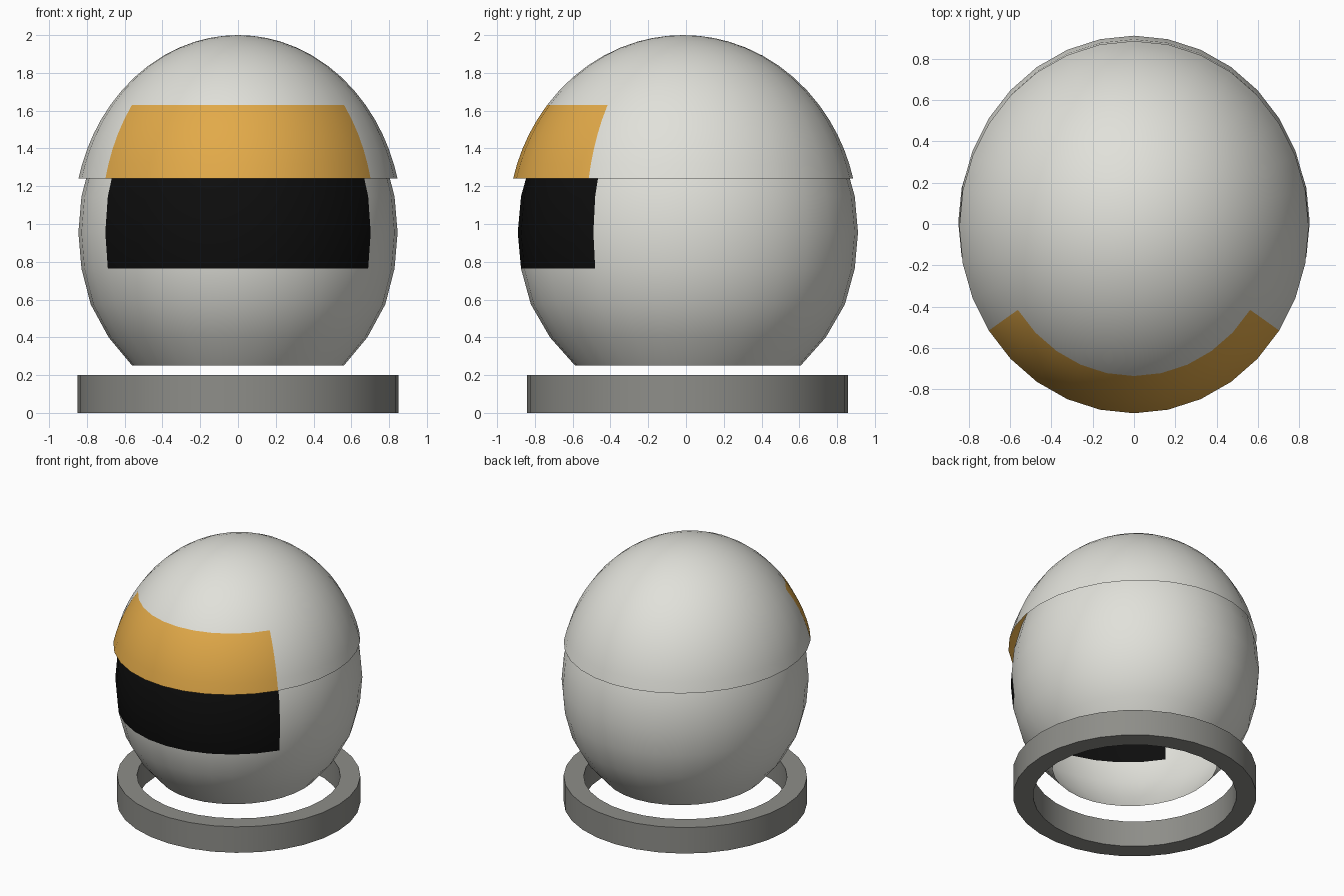
import bpy
import bmesh
from math import sin, cos, pi, radians

if "Cube" in bpy.data.objects:
    bpy.data.objects.remove(bpy.data.objects["Cube"], do_unlink=True)

SEGMENTS = 32
STRETCH = 1.066      # front-to-back length over width
STEP = radians(11.25)


def material(name, rgb, roughness=0.6):
    mat = bpy.data.materials.new(name)
    mat.use_nodes = True
    mat.diffuse_color = (*rgb, 1)
    bsdf = mat.node_tree.nodes["Principled BSDF"]
    bsdf.inputs["Base Color"].default_value = (*rgb, 1)
    bsdf.inputs["Roughness"].default_value = roughness
    return mat


white = material("shell white", (0.75, 0.75, 0.70))
black = material("face black", (0.004, 0.004, 0.004))
gold = material("visor gold", (0.76, 0.40, 0.066))
grey = material("collar grey", (0.27, 0.27, 0.25))


def lathe(name, profile, mats, y=0, stretch=1, closed=False, band=None):
    """Spin (radius, z) points; band = (low, high) z of the front patch."""
    bm = bmesh.new()
    rings = []
    for r, z in profile:
        if r < 1e-4:
            rings.append([bm.verts.new((0, y, z))] * SEGMENTS)
            continue
        angles = [2 * pi * i / SEGMENTS for i in range(SEGMENTS)]
        rings.append([bm.verts.new((r * cos(a), y + r * stretch * sin(a), z))
                      for a in angles])
    pairs = list(zip(rings, rings[1:]))
    if closed:
        pairs.append((rings[-1], rings[0]))
    for low, high in pairs:
        for i in range(SEGMENTS):
            j = (i + 1) % SEGMENTS
            corners = [low[i], low[j], high[j], high[i]]
            face = bm.faces.new(list(dict.fromkeys(corners)))
            # Front patch: ten columns centred on -y, between the band heights
            mid_z = (low[i].co.z + high[i].co.z) / 2
            off_front = abs(i + 0.5 - SEGMENTS * 0.75)
            if band and band[0] < mid_z < band[1] and off_front < 5:
                face.material_index = 1
    mesh = bpy.data.meshes.new(name)
    bm.to_mesh(mesh)
    bm.free()
    obj = bpy.data.objects.new(name, mesh)
    bpy.context.collection.objects.link(obj)
    for mat in mats:
        mesh.materials.append(mat)
    bpy.ops.object.select_all(action="DESELECT")
    obj.select_set(True)
    bpy.context.view_layer.objects.active = obj
    bpy.ops.object.shade_smooth_by_angle(angle=radians(35))
    return obj


# Inner shell: open neck, black face opening at the front
neck = [(0.56, 0.25), (0.685, 0.40), (0.78, 0.575)]
ball = [(0.845 * cos(k * STEP), 0.955 + 0.98 * sin(k * STEP))
        for k in range(-1, 9)]
lathe("helmet_shell", neck + ball, [white, black], 0.01, STRETCH,
      band=(0.76, 1.35))

# Outer dome: overlaps the shell, gold visor band along its front rim
heights = [1.24 + 0.078 * k for k in range(6)]
dome = [((1 - (z - 1) ** 2) ** 0.5 * 0.87, z) for z in heights]
crown = [radians(a) for a in (45, 51, 57, 63, 69, 75, 80, 85, 90)]
dome += [(0.87 * cos(a), 1 + sin(a)) for a in crown]
lathe("visor_dome", dome, [white, gold], -0.015, STRETCH, band=(1.24, 1.63))

# Neck collar: separate flat ring on the ground
lathe("neck_collar", [(0.85, 0), (0.85, 0.2), (0.71, 0.2), (0.71, 0)],
      [grey], 0.008, closed=True)
